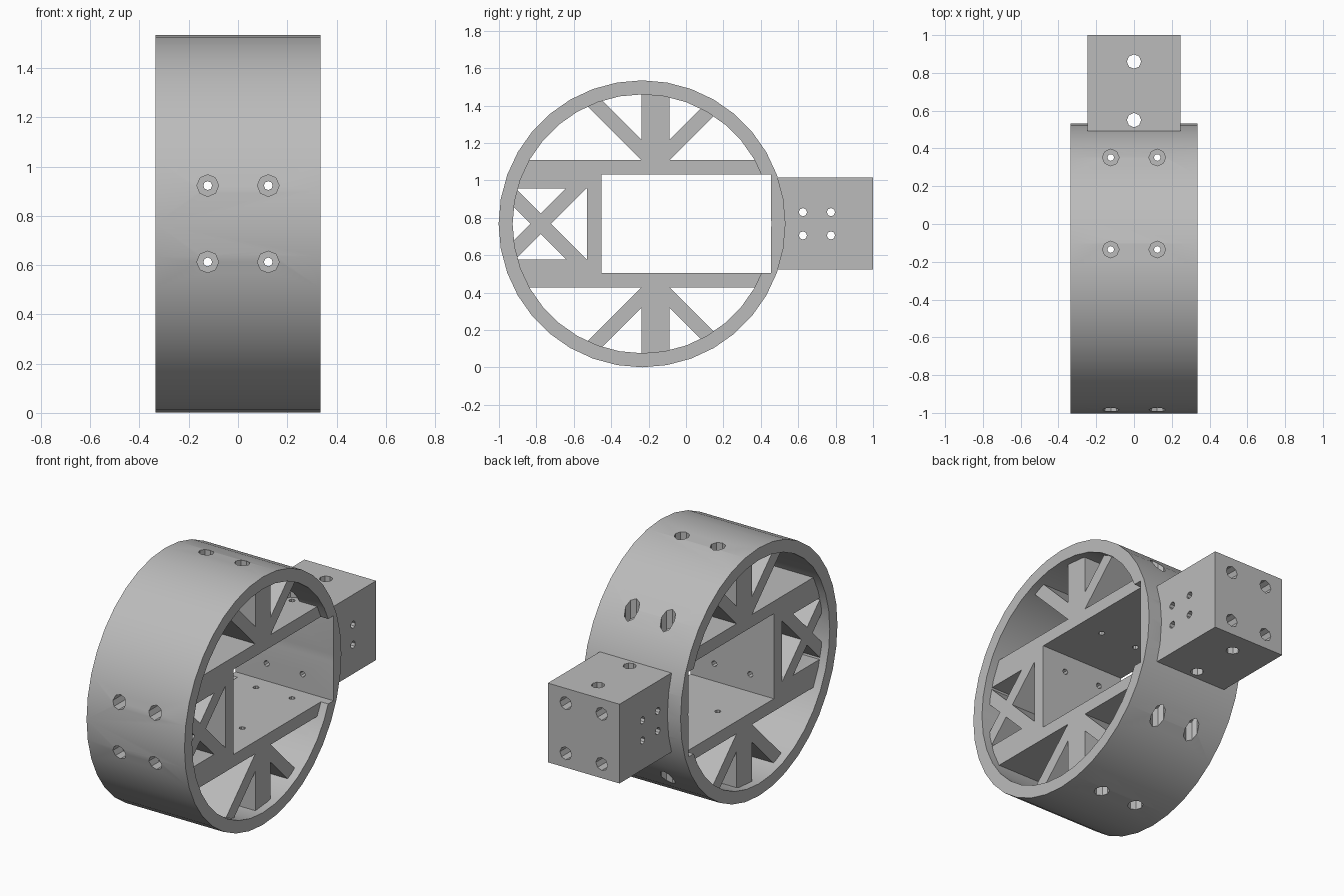
import bpy, bmesh, math
from mathutils import Matrix, Vector

cube = bpy.data.objects.get("Cube")
if cube:
    bpy.data.objects.remove(cube, do_unlink=True)

grey = bpy.data.materials.new("light_grey")
grey.use_nodes = True
colour = (0.5, 0.5, 0.5, 1)
grey.diffuse_color = colour
grey.node_tree.nodes["Principled BSDF"].inputs["Base Color"].default_value = colour

CY, CZ = -0.235, 0.768          # ring centre
R_OUT, R_IN = 0.767, 0.692
HALF_W, HALF_F = 0.335, 0.285   # half widths of ring and of inner frame
BAR = 0.077                     # thickness of frame members


def make(name, bm):
    bmesh.ops.recalc_face_normals(bm, faces=bm.faces)
    mesh = bpy.data.meshes.new(name)
    bm.to_mesh(mesh)
    bm.free()
    mesh.materials.append(grey)
    ob = bpy.data.objects.new(name, mesh)
    bpy.context.collection.objects.link(ob)
    return ob


def box(name, hx, y0, y1, z0, z1):
    bm = bmesh.new()
    m = Matrix.Translation((0, (y0 + y1) / 2, (z0 + z1) / 2)) @ Matrix.Diagonal((2 * hx, y1 - y0, z1 - z0, 1))
    bmesh.ops.create_cube(bm, size=1, matrix=m)
    return make(name, bm)


def strut(name, y, z, angle, length):
    # bar in the yz plane, centred at y, z and turned about x
    bm = bmesh.new()
    m = (Matrix.Translation((0, y, z)) @ Matrix.Rotation(math.radians(angle), 4, 'X')
         @ Matrix.Diagonal((2 * HALF_F, length, BAR, 1)))
    bmesh.ops.create_cube(bm, size=1, matrix=m)
    return make(name, bm)


def rod(name, start, end, r, sides=8):
    a, b = Vector(start), Vector(end)
    d = b - a
    bm = bmesh.new()
    m = Matrix.Translation((a + b) / 2) @ d.to_track_quat('Z', 'Y').to_matrix().to_4x4()
    bmesh.ops.create_cone(bm, cap_ends=True, segments=sides, radius1=r, radius2=r,
                          depth=d.length, matrix=m)
    return make(name, bm)


def combine(target, tool, operation):
    # apply a boolean and remove the tool
    bpy.context.view_layer.objects.active = target
    mod = target.modifiers.new("combine", 'BOOLEAN')
    mod.operation = operation
    mod.solver = 'EXACT'
    mod.object = tool
    bpy.ops.object.modifier_apply(modifier=mod.name)
    bpy.data.objects.remove(tool, do_unlink=True)


def disc(name, r, hx):
    return rod(name, (-hx, CY, CZ), (hx, CY, CZ), r, 36)


def cut(targets, maker, *args):
    for t in targets:
        combine(t, maker("cutter", *args), 'DIFFERENCE')


# Outer ring
ring = disc("outer_ring", R_OUT, HALF_W)
cut([ring], disc, R_IN, 1)

# Inner frame: horizontal bars, upright, posts and braces
W0, W1, WZ = -0.452, 0.455, 0.263   # window: front, back, half height
WALL = W0 - BAR
P0, P1 = -0.238, -0.088             # central post
frame = box("inner_frame", HALF_F, WALL, W0, CZ - WZ - BAR, CZ + WZ + BAR)
parts = []
for s in (1, -1):
    def span(y0, y1, a, b):
        lo, hi = sorted((CZ + s * a, CZ + s * b))
        parts.append(box("part", HALF_F, y0, y1, lo, hi))
    span(-1.1, 0.7, WZ, WZ + BAR)
    span(-1.1, WALL + 0.02, 0.19, WZ + BAR - 0.0005)
    span(P0, P1, WZ + 0.02, 0.8)
    # braces fan out from the foot of the post at 45 degrees
    foot, length = WZ + BAR, 0.7
    for y, d in ((P0, -1), (P1, 1)):
        along = length / 2 - 0.06
        k = math.sqrt(0.5)
        yc = y + d * k * along - d * k * BAR / 2
        zc = foot + k * along + k * BAR / 2
        parts.append(strut("part", yc, CZ + s * zc, 45 * d * s, length))
    # crossed braces in front of the window
    parts.append(strut("part", -0.776, CZ, 45 * s, 0.72))
for p in parts:
    combine(frame, p, 'UNION')
# trim the braces that overrun the wall, then fit the frame to the ring
combine(frame, disc("trim", R_IN + 0.01, 1), 'INTERSECT')
cut([ring, frame], box, 1, W0, W1, CZ - WZ, CZ + WZ)

# Mounting block
block = box("mounting_block", 0.245, 0.493, 1.0, 0.525, 1.015)

# Bolt holes: wide bore from outside, narrow hole through the wall
BORE, HOLE, DX = 0.044, 0.018, 0.123
for x in (-DX, DX):
    for s in (1, -1):
        z = CZ + s * 0.155
        cut([ring, frame], rod, (x, -1.2, z), (x, WALL, z), BORE)
        cut([frame], rod, (x, -0.7, z), (x, -0.3, z), HOLE)
        cut([ring, block], rod, (x, 0.3, z), (x, 0.75, z), HOLE)
        cut([block], rod, (x, 0.57, z), (x, 1.2, z), 0.04)
        for y in (-0.135, 0.352):
            top = CZ + s * (WZ + BAR)
            cut([ring, frame], rod, (x, y, CZ + s), (x, y, top), BORE)
            cut([frame], rod, (x, y, CZ + s * 0.5), (x, y, CZ + s * 0.2), HOLE)

# Cross holes through the block
for y in (0.55, 0.86):
    cut([block, ring], rod, (0, y, 0.4), (0, y, 1.2), 0.038)
for y in (0.625, 0.775):
    for z in (0.706, 0.83):
        cut([block], rod, (-0.5, y, z), (0.5, y, z), 0.022)

# Smooth shading with sharp edges kept
for ob in (ring, frame, block):
    bpy.ops.object.select_all(action='DESELECT')
    ob.select_set(True)
    bpy.context.view_layer.objects.active = ob
    bpy.ops.object.shade_smooth_by_angle(angle=math.radians(25))
